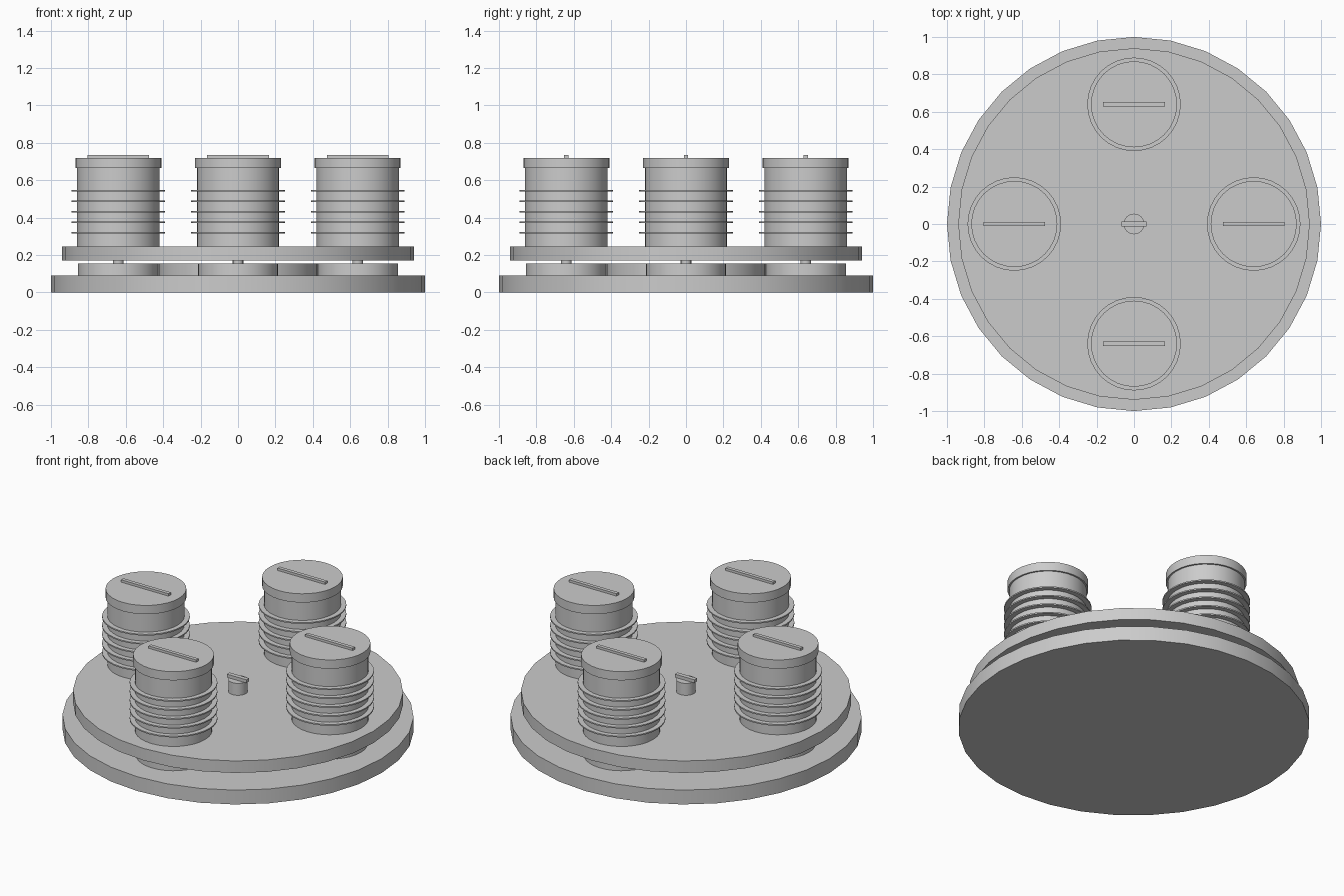
import bpy
import math

if "Cube" in bpy.data.objects:
    bpy.data.objects.remove(bpy.data.objects["Cube"], do_unlink=True)

GREY = (0.6, 0.6, 0.6, 1.0)
metal = bpy.data.materials.new("plain grey")
metal.use_nodes = True
metal.diffuse_color = GREY
metal.node_tree.nodes["Principled BSDF"].inputs["Base Color"].default_value = GREY


def disc(name, radius, z0, z1, x=0, y=0):
    """Upright cylinder between two heights."""
    bpy.ops.mesh.primitive_cylinder_add(
        vertices=32, radius=radius, depth=z1 - z0, location=(x, y, (z0 + z1) / 2))
    obj = bpy.context.object
    obj.name = name
    obj.data.materials.append(metal)
    bpy.ops.object.shade_smooth_by_angle(angle=math.radians(30))


def bar(name, length, width, z0, z1, x=0, y=0):
    """Flat grip ridge running along x."""
    bpy.ops.mesh.primitive_cube_add(size=1, location=(x, y, (z0 + z1) / 2))
    obj = bpy.context.object
    obj.name = name
    obj.scale = (length, width, z1 - z0)
    bpy.ops.object.transform_apply(location=False, rotation=False, scale=True)
    obj.data.materials.append(metal)


# Round base and raised turntable
disc("base_plate", 1.0, 0, 0.09)
disc("center_hub", 0.43, 0.09, 0.155)
disc("center_shaft", 0.03, 0.155, 0.17)
disc("upper_plate", 0.94, 0.17, 0.245)

# Center knob
disc("center_knob", 0.055, 0.245, 0.32)
bar("center_knob_ridge", 0.135, 0.027, 0.32, 0.34)

# Four finned canisters, each above its own foot
OFFSET = 0.64
for side, dx, dy in (("left", 1, 0), ("right", -1, 0), ("front", 0, -1), ("back", 0, 1)):
    x, y = dx * OFFSET, dy * OFFSET
    disc(side + "_foot", 0.215, 0.09, 0.155, x, y)
    disc(side + "_pin", 0.028, 0.155, 0.17, x, y)
    disc(side + "_canister", 0.22, 0.245, 0.665, x, y)
    for i in range(5):
        z = 0.32 + i * 0.056
        disc(f"{side}_fin_{i + 1}", 0.25, z - 0.004, z + 0.004, x, y)
    disc(side + "_cap", 0.23, 0.665, 0.72, x, y)
    bar(side + "_cap_ridge", 0.33, 0.023, 0.72, 0.735, x, y)
